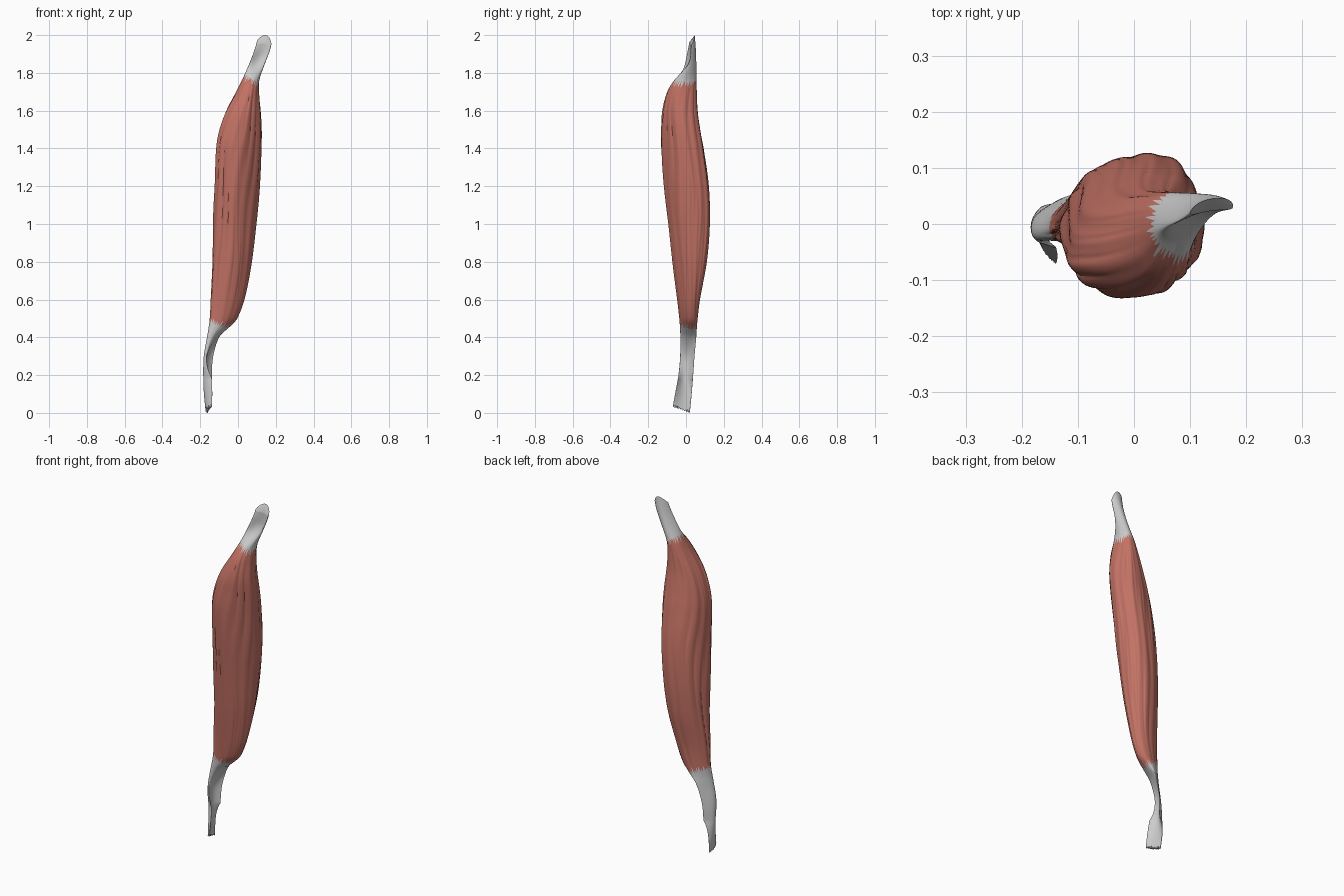
import bpy, bmesh, math, random

if "Cube" in bpy.data.objects:
    bpy.data.objects.remove(bpy.data.objects["Cube"])

random.seed(4)
N = 144  # columns around the muscle

# Cross-sections: z, x min, x max, y min, y max, diagonal lean
STATIONS = [
    (0.00, -0.172, -0.132, -0.076, 0.020, 0.0),
    (0.10, -0.181, -0.128, -0.058, 0.030, 0.0),
    (0.20, -0.184, -0.130, -0.040, 0.038, 0.0),
    (0.30, -0.182, -0.122, -0.031, 0.045, 0.2),
    (0.40, -0.166, -0.082, -0.030, 0.054, 0.4),
    (0.45, -0.157, -0.040, -0.032, 0.057, 0.4),
    (0.50, -0.150, -0.005, -0.036, 0.061, 0.35),
    (0.60, -0.144, 0.032, -0.046, 0.073, 0.3),
    (0.80, -0.133, 0.073, -0.070, 0.109, 0.25),
    (1.00, -0.130, 0.098, -0.091, 0.125, 0.25),
    (1.20, -0.122, 0.114, -0.114, 0.121, 0.25),
    (1.40, -0.114, 0.123, -0.130, 0.094, 0.25),
    (1.50, -0.097, 0.124, -0.130, 0.076, 0.2),
    (1.60, -0.062, 0.119, -0.124, 0.062, 0.1),
    (1.70, -0.010, 0.111, -0.098, 0.058, 0.0),
    (1.76, 0.020, 0.112, -0.066, 0.057, 0.0),
    (1.85, 0.060, 0.143, -0.022, 0.055, 0.0),
    (1.93, 0.090, 0.172, 0.000, 0.052, 0.0),
    (2.00, 0.108, 0.184, 0.016, 0.046, 0.0),
]


def section(z):
    """Smoothly interpolate the cross-section table."""
    S = STATIONS
    i = max(k for k in range(len(S) - 1) if S[k][0] <= z or k == 0)
    a, b = S[i], S[i + 1]
    p, q = S[max(i - 1, 0)], S[min(i + 2, len(S) - 1)]
    h = b[0] - a[0]
    u = (z - a[0]) / h
    out = []
    for c in range(1, 6):
        m0 = (b[c] - p[c]) / (b[0] - p[0]) * h
        m1 = (q[c] - a[c]) / (q[0] - a[0]) * h
        out.append((2*u**3 - 3*u*u + 1) * a[c] + (u**3 - 2*u*u + u) * m0
                   + (3*u*u - 2*u**3) * b[c] + (u**3 - u*u) * m1)
    return out


def smooth(e0, e1, v):
    u = min(1, max(0, (v - e0) / (e1 - e0)))
    return u * u * (3 - 2 * u)


def point(t, z):
    x0, x1, y0, y1, lean = section(z)
    hx, hy = (x1 - x0) / 2, (y1 - y0) / 2
    c, s = math.cos(t), math.sin(t)
    # fibre bundles: shallow grooves that spiral slightly up the belly
    w = smooth(0.3, 0.7, z) * (1 - smooth(1.6, 1.85, z))
    a = t + 0.5 * math.sin(1.7 * z) + 0.06 * math.sin(9 * z + 2 * t)
    g = (0.025 * math.sin(5 * a + z) + 0.016 * math.sin(13 * a - 2 * z)
         - 0.03 * abs(math.sin(8.5 * a + 1.5 * z)) ** 12 * (0.5 + 0.5 * math.sin(7 * z + 3 * t)))
    f = 1 + w * g
    x = (x0 + x1) / 2 + hx * c * f
    y = (y0 + y1) / 2 + hy * math.sin(t + math.asin(lean)) * f
    # lower tendon: a folded ribbon opening toward +x, twisting as it descends
    k = 1 - smooth(0.27, 0.5, z)
    if k > 0:
        s0 = 0.6 - 1.1 * smooth(0.0, 0.35, z)
        th = 0.018
        cx = x0 + th * (1 + c) / 2 + (2 * hx - th) * ((s - s0) / (1 + abs(s0))) ** 2
        x += (cx - x) * k
    # upper tendon: a band hollowed on the front
    k = 0.75 * smooth(1.74, 1.9, z)
    if k > 0:
        th = 0.02
        cy = y1 - th * (1 - s) / 2 - (2 * hy - th) * ((c - 0.25) / 1.25) ** 2
        y += (cy - y) * k
    return x, y, z


def ragged(depth):
    """Random zigzag, one value per column, with fibre-like teeth."""
    vals = []
    while len(vals) < N:
        n = random.choice((3, 4, 5, 6))
        d = random.uniform(0.3, 1) * depth
        vals += [d * (1 - abs(2 * j / n - 1)) for j in range(n)]
    return vals[:N]


ANG = [2 * math.pi * i / N for i in range(N)]
r_low, r_high, r_end = ragged(0.045), ragged(0.045), ragged(0.016)
Z_LOW = [0.455 - 0.02 * math.cos(t) + r for t, r in zip(ANG, r_low)]
Z_HIGH = [1.775 - 0.02 * math.cos(t) - r for t, r in zip(ANG, r_high)]
Z_END = [0.016 * (1 - math.sin(t)) + r for t, r in zip(ANG, r_end)]
Z_TOP = [2.0 - 0.03 * max(0, math.cos(t)) ** 2 - 0.012 * max(0, -math.cos(t)) ** 2
         - 0.02 * (1 - math.sin(t)) for t in ANG]


def sleeve(name, bottom, top, rows, cap=None, mat=None):
    """Skin between two height outlines; cap closes the free end."""
    bm = bmesh.new()
    rings = []
    for r in range(rows + 1):
        u = r / rows
        rings.append([bm.verts.new(point(t, b + (e - b) * u))
                      for t, b, e in zip(ANG, bottom, top)])
    for lo, hi in zip(rings, rings[1:]):
        for i in range(N):
            j = (i + 1) % N
            bm.faces.new((lo[i], lo[j], hi[j], hi[i]))
    if cap == "top":      # strips joining front and back of the band
        e = rings[-1]
        pair = lambda i: e[-i % N]
        first = 0
    elif cap == "bottom":  # strips joining the two ribbon faces
        e = rings[0]
        pair = lambda i: e[(N // 2 - i) % N]
        first = -N // 4
    if cap:
        for i in range(first, first + N // 2):
            quad = list(dict.fromkeys((e[i % N], e[(i + 1) % N], pair(i + 1), pair(i))))
            bm.faces.new(quad)
    bmesh.ops.recalc_face_normals(bm, faces=bm.faces)
    me = bpy.data.meshes.new(name)
    bm.to_mesh(me)
    bm.free()
    ob = bpy.data.objects.new(name, me)
    bpy.context.collection.objects.link(ob)
    if mat:
        me.materials.append(mat)
    bpy.ops.object.select_all(action="DESELECT")
    ob.select_set(True)
    bpy.context.view_layer.objects.active = ob
    bpy.ops.object.shade_smooth_by_angle(angle=math.radians(40))
    return ob


red = bpy.data.materials.new("muscle_red")
red.diffuse_color = (0.55, 0.17, 0.13, 1)
red.use_nodes = True
red.node_tree.nodes["Principled BSDF"].inputs["Base Color"].default_value = red.diffuse_color

# Muscle belly and its two tendons
sleeve("muscle_belly", Z_LOW, Z_HIGH, 120, mat=red)
sleeve("upper_tendon", Z_HIGH, Z_TOP, 30, cap="top")
sleeve("lower_tendon", Z_END, Z_LOW, 45, cap="bottom")
